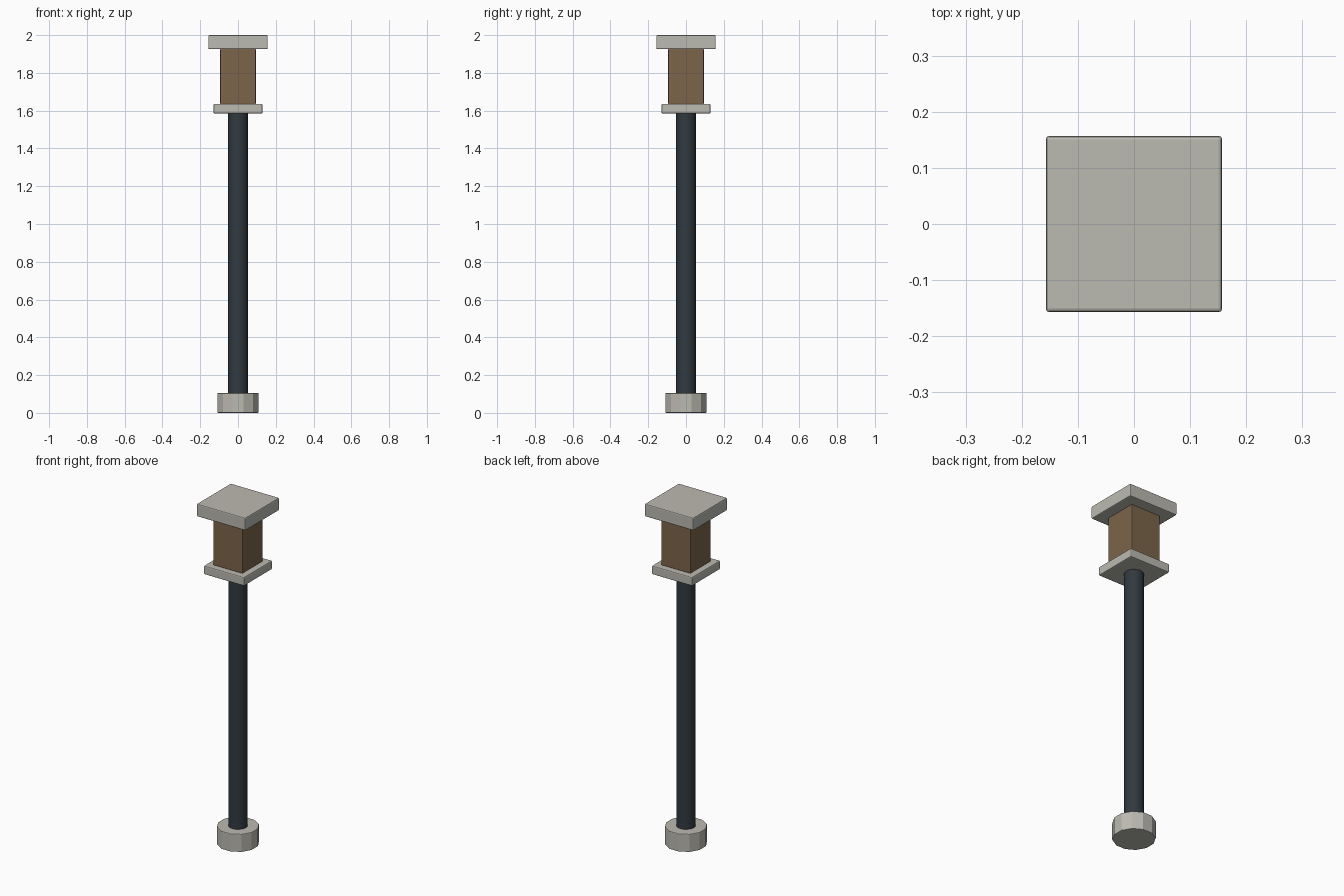
import bpy
import math

default = bpy.data.objects.get("Cube")
if default:
    bpy.data.objects.remove(default, do_unlink=True)


def make_material(name, color):
    mat = bpy.data.materials.new(name)
    mat.use_nodes = True
    mat.diffuse_color = (*color, 1)
    mat.node_tree.nodes["Principled BSDF"].inputs["Base Color"].default_value = (*color, 1)
    return mat


stone = make_material("pale_stone", (0.50, 0.49, 0.44))
wood = make_material("brown_wood", (0.20, 0.13, 0.07))
iron = make_material("dark_iron", (0.03, 0.042, 0.052))


def finish(name, mat, bevel):
    """Name, colour and soften the edges of the active object."""
    obj = bpy.context.object
    obj.name = name
    obj.data.materials.append(mat)
    mod = obj.modifiers.new("soft_edges", "BEVEL")
    mod.width = bevel
    mod.segments = 2
    mod.limit_method = "ANGLE"
    mod.angle_limit = math.radians(40)
    return obj


def block(name, half, bottom, top, mat, bevel=0.006):
    bpy.ops.mesh.primitive_cube_add(size=1, location=(0, 0, (bottom + top) / 2))
    bpy.context.object.scale = (2 * half, 2 * half, top - bottom)
    bpy.ops.object.transform_apply(location=False, rotation=False, scale=True)
    return finish(name, mat, bevel)


def round_part(name, sides, radius, bottom, top, mat, bevel, turn=0):
    bpy.ops.mesh.primitive_cylinder_add(
        vertices=sides, radius=radius, depth=top - bottom,
        location=(0, 0, (bottom + top) / 2), rotation=(0, 0, turn))
    return finish(name, mat, bevel)


# Foot and pole
round_part("foot", 12, 0.113, 0, 0.105, stone, 0.004, math.pi / 12)
round_part("pole", 16, 0.052, 0.1, 1.587, iron, 0.004)
bpy.ops.object.shade_smooth_by_angle(angle=math.radians(30))

# Head: lower plate, wooden core and cap
block("lower_plate", 0.13, 1.585, 1.636, stone)
block("wooden_core", 0.094, 1.634, 1.928, wood, 0.004)
block("cap", 0.157, 1.926, 2.0, stone)
